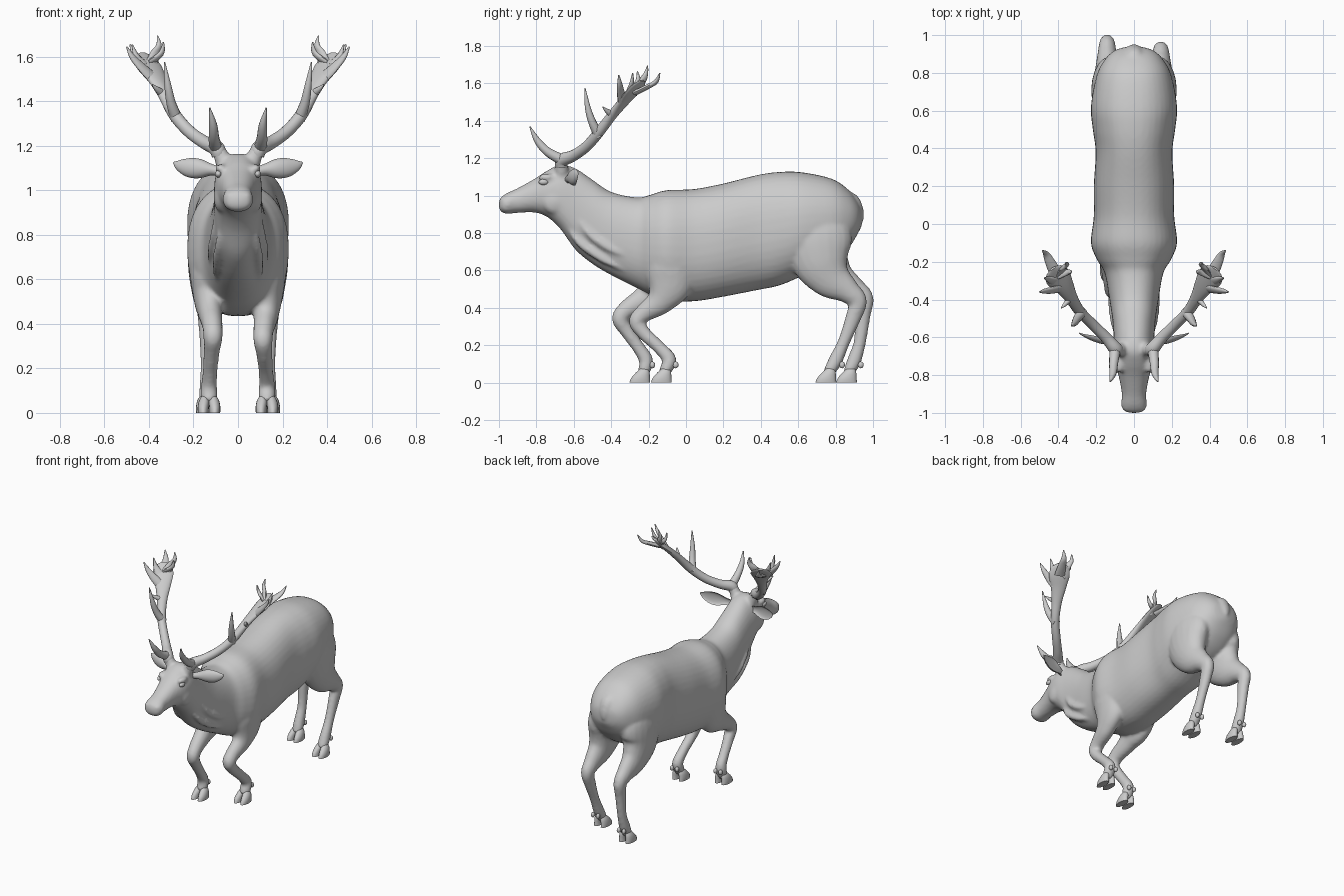
import bpy, bmesh, math
from mathutils import Vector, Matrix


def spline(keys, steps):
    """Catmull-Rom interpolation of equal-length tuples."""
    out = []
    for i in range(len(keys) - 1):
        a, b = keys[max(i - 1, 0)], keys[i]
        c, d = keys[i + 1], keys[min(i + 2, len(keys) - 1)]
        for s in range(steps):
            t = s / steps
            out.append([0.5 * (2 * q + (r - p) * t + (2 * p - 5 * q + 4 * r - w) * t * t
                               + (3 * q - p - 3 * r + w) * t ** 3)
                        for p, q, r, w in zip(a, b, c, d)])
    out.append(list(keys[-1]))
    return out


def loft(bm, keys, axes=None, ref=(1, 0, 0), n=20, steps=5, power=2.0, cup=False):
    """Skin elliptical rings along keys (x, y, z, radius u, radius v)."""
    pts = spline(keys, steps)
    rings = []
    for i, k in enumerate(pts):
        c = Vector(k[:3])
        if axes:
            u, v = Vector(axes[0]), Vector(axes[1])
        else:
            t = (Vector(pts[min(i + 1, len(pts) - 1)][:3]) - Vector(pts[max(i - 1, 0)][:3])).normalized()
            u = Vector(ref)
            u = (u - t * u.dot(t)).normalized()
            v = t.cross(u)
        ring = []
        for j in range(n):
            a = 2 * math.pi * j / n
            cu, sv = math.cos(a), math.sin(a)
            cu = math.copysign(abs(cu) ** (2 / power), cu)
            sv = math.copysign(abs(sv) ** (2 / power), sv)
            if cup and sv > 0:
                sv *= -0.45
            ring.append(bm.verts.new(c + u * max(k[3], .001) * cu + v * max(k[4], .001) * sv))
        rings.append(ring)
    for r, q in zip(rings, rings[1:]):
        for j in range(n):
            bm.faces.new((r[j], r[(j + 1) % n], q[(j + 1) % n], q[j]))
    bm.faces.new(rings[0][::-1])
    bm.faces.new(rings[-1])


def ball(bm, loc, size):
    m = Matrix.Translation(loc) @ Matrix.Diagonal((*size, 1))
    bmesh.ops.create_uvsphere(bm, u_segments=20, v_segments=12, radius=1, matrix=m)


def finish(name, bm):
    bmesh.ops.recalc_face_normals(bm, faces=bm.faces)
    for f in bm.faces:
        f.smooth = True
    me = bpy.data.meshes.new(name)
    bm.to_mesh(me)
    bm.free()
    ob = bpy.data.objects.new(name, me)
    bpy.context.collection.objects.link(ob)
    bpy.ops.object.select_all(action='DESELECT')
    ob.select_set(True)
    bpy.context.view_layer.objects.active = ob
    bpy.ops.object.shade_smooth_by_angle(angle=math.radians(50))
    return ob


# Torso, neck and head silhouette: y, top, bottom, half width
profile = [
    (.94, .92, .84, .03), (.92, .965, .80, .10), (.87, 1.03, .72, .155), (.78, 1.09, .64, .20),
    (.62, 1.125, .57, .228), (.5, 1.127, .52, .218), (.38, 1.11, .495, .203), (.2, 1.065, .46, .213),
    (.04, 1.035, .435, .213), (-.1, 1.03, .44, .228), (-.19, 1.005, .47, .195), (-.26, .99, .505, .155),
    (-.4, 1.02, .575, .13), (-.5, 1.085, .635, .115), (-.59, 1.145, .71, .108), (-.67, 1.165, .82, .108),
    (-.74, 1.135, .885, .10), (-.81, 1.09, .91, .08), (-.9, 1.04, .908, .064), (-.96, 1.012, .903, .068),
    (-.99, .99, .915, .05), (-1.0, .97, .935, .02)]
body = bmesh.new()
loft(body, [(0, y, (t + b) / 2, w, (t - b) / 2) for y, t, b, w in profile],
     axes=((1, 0, 0), (0, 0, 1)), n=40, steps=5, power=2.25)

# Tail
loft(body, [(0, .85, 1.01, .03, .02), (0, .90, .98, .042, .025),
            (0, .93, .92, .035, .02), (0, .945, .865, .01, .008)])

# Legs: x, y, z, radii, then the y and z shift used on the -x side
front_leg = [
    (.115, -.07, .80, .05, .06, 0, 0), (.13, -.08, .66, .085, .13, 0, 0),
    (.13, -.09, .53, .072, .125, -.03, 0), (.125, -.14, .435, .056, .075, -.07, .02),
    (.115, -.225, .372, .046, .05, -.09, .02), (.112, -.262, .325, .043, .044, -.09, .015),
    (.118, -.225, .265, .036, .037, -.09, .01), (.125, -.145, .19, .033, .034, -.11, 0),
    (.13, -.09, .125, .036, .038, -.125, 0), (.13, -.105, .075, .038, .034, -.115, 0),
    (.13, -.12, .045, .03, .03, -.115, 0)]
hind_leg = [
    (.10, .68, .95, .07, .08, 0, 0), (.125, .70, .80, .095, .18, 0, 0),
    (.135, .72, .66, .09, .16, 0, 0), (.14, .775, .56, .07, .115, .02, 0),
    (.142, .865, .49, .052, .068, .03, .01), (.142, .918, .435, .042, .05, .035, .015),
    (.14, .895, .35, .035, .042, .05, .01), (.138, .845, .22, .03, .033, .085, 0),
    (.138, .80, .12, .035, .038, .10, 0), (.138, .775, .075, .037, .033, .105, 0),
    (.138, .76, .045, .03, .03, .11, 0)]
hooves = bmesh.new()
for keys in (front_leg, hind_leg):
    for s in (1, -1):
        path = [(s * x, y + (dy if s < 0 else 0), z + (dz if s < 0 else 0), ru, rv)
                for x, y, z, ru, rv, dy, dz in keys]
        loft(body, path, steps=6)
        # Cloven hoof and dew claws
        fx, fy = path[-1][0], path[-1][1] - .012
        for side in (-1, 1):
            cx = fx + side * .026
            loft(hooves, [(cx, fy, 0, .024, .056), (cx, fy + .004, .025, .025, .05),
                          (cx - side * .004, fy + .016, .055, .023, .036),
                          (cx - side * .008, fy + .026, .08, .012, .018)],
                 axes=((1, 0, 0), (0, 1, 0)), n=16, steps=3)
            ball(hooves, (fx + side * .02, path[-3][1] + .035, .095), (.013, .015, .018))

for s in (1, -1):
    # Neck folds
    loft(body, [(s * .07, -.64, .85, .008, .008), (s * .085, -.57, .75, .02, .02),
                (s * .092, -.45, .665, .022, .022), (s * .10, -.32, .60, .008, .008)])
    loft(body, [(s * .09, -.60, .92, .008, .008), (s * .105, -.52, .80, .02, .02),
                (s * .115, -.41, .72, .022, .022), (s * .125, -.28, .67, .008, .008)])
    # Brow, cheek, antler pedicle and nostril rim
    ball(body, (s * .078, -.745, 1.098), (.025, .045, .02))
    ball(body, (s * .075, -.70, .97), (.035, .07, .07))
    loft(body, [(s * .06, -.665, 1.12, .04, .04), (s * .09, -.665, 1.19, .03, .03)])
    ball(body, (s * .038, -.972, .975), (.022, .022, .018))

ob = finish("body", body)
m = ob.modifiers.new("Blend", 'REMESH')
m.mode = 'VOXEL'
m.voxel_size = .011
m.use_smooth_shade = True
m = ob.modifiers.new("Soften", 'SMOOTH')
m.factor = .5
m.iterations = 5
finish("hooves", hooves)

for s, side in ((1, "right"), (-1, "left")):
    mir = lambda ks: [(s * k[0],) + tuple(k[1:]) for k in ks]
    # Eye
    eye = bmesh.new()
    ball(eye, (s * .088, -.762, 1.073), (.015, .026, .016))
    finish(side + "_eye", eye)

    # Cupped ear
    ear = bmesh.new()
    loft(ear, mir([(.08, -.63, 1.085, .02, .02), (.12, -.615, 1.092, .026, .028),
                   (.17, -.60, 1.097, .043, .034), (.22, -.59, 1.102, .043, .028),
                   (.265, -.582, 1.113, .025, .014), (.29, -.575, 1.125, .003, .003)]),
         ref=(0, 0, -s), cup=True)
    finish(side + "_ear", ear)

    # Antler: beam widening into a palm, then tines
    antler = bmesh.new()
    flat = (-.7 * s, .7, .2)
    loft(antler, mir([(.085, -.665, 1.155, .032, .032), (.098, -.66, 1.19, .036, .036),
                      (.15, -.60, 1.215, .03, .03), (.22, -.53, 1.265, .028, .028),
                      (.285, -.465, 1.34, .028, .028), (.33, -.395, 1.43, .034, .024),
                      (.365, -.335, 1.50, .05, .02), (.40, -.285, 1.555, .068, .016),
                      (.42, -.25, 1.595, .055, .011), (.43, -.235, 1.615, .02, .006)]),
         ref=flat, n=16)
    tines = [
        [(.10, -.66, 1.19, .03, .03), (.108, -.74, 1.235, .024, .024),
         (.112, -.795, 1.295, .018, .018), (.127, -.835, 1.37, .003, .003)],
        [(.275, -.465, 1.32, .028, .028), (.30, -.50, 1.39, .022, .022),
         (.315, -.525, 1.47, .016, .016), (.33, -.54, 1.575, .003, .003)],
        [(.39, -.34, 1.51, .03, .016), (.435, -.35, 1.555, .024, .013),
         (.475, -.355, 1.60, .015, .011), (.50, -.36, 1.645, .003, .003)],
        [(.39, -.28, 1.55, .035, .014), (.375, -.235, 1.61, .024, .013),
         (.355, -.215, 1.65, .014, .011), (.362, -.205, 1.695, .003, .003)],
        [(.41, -.27, 1.55, .035, .014), (.445, -.20, 1.585, .026, .013),
         (.465, -.16, 1.61, .017, .011), (.485, -.14, 1.655, .003, .003)],
        [(.40, -.27, 1.57, .025, .012), (.345, -.255, 1.615, .016, .011),
         (.335, -.26, 1.665, .003, .003)],
        [(.42, -.30, 1.56, .03, .012), (.455, -.29, 1.60, .016, .011),
         (.475, -.285, 1.655, .003, .003)],
        [(.335, -.39, 1.43, .022, .018), (.365, -.425, 1.455, .012, .011),
         (.385, -.445, 1.475, .003, .003)]]
    for t in tines:
        loft(antler, mir(t), ref=flat, n=12)
    finish(side + "_antler", antler)
